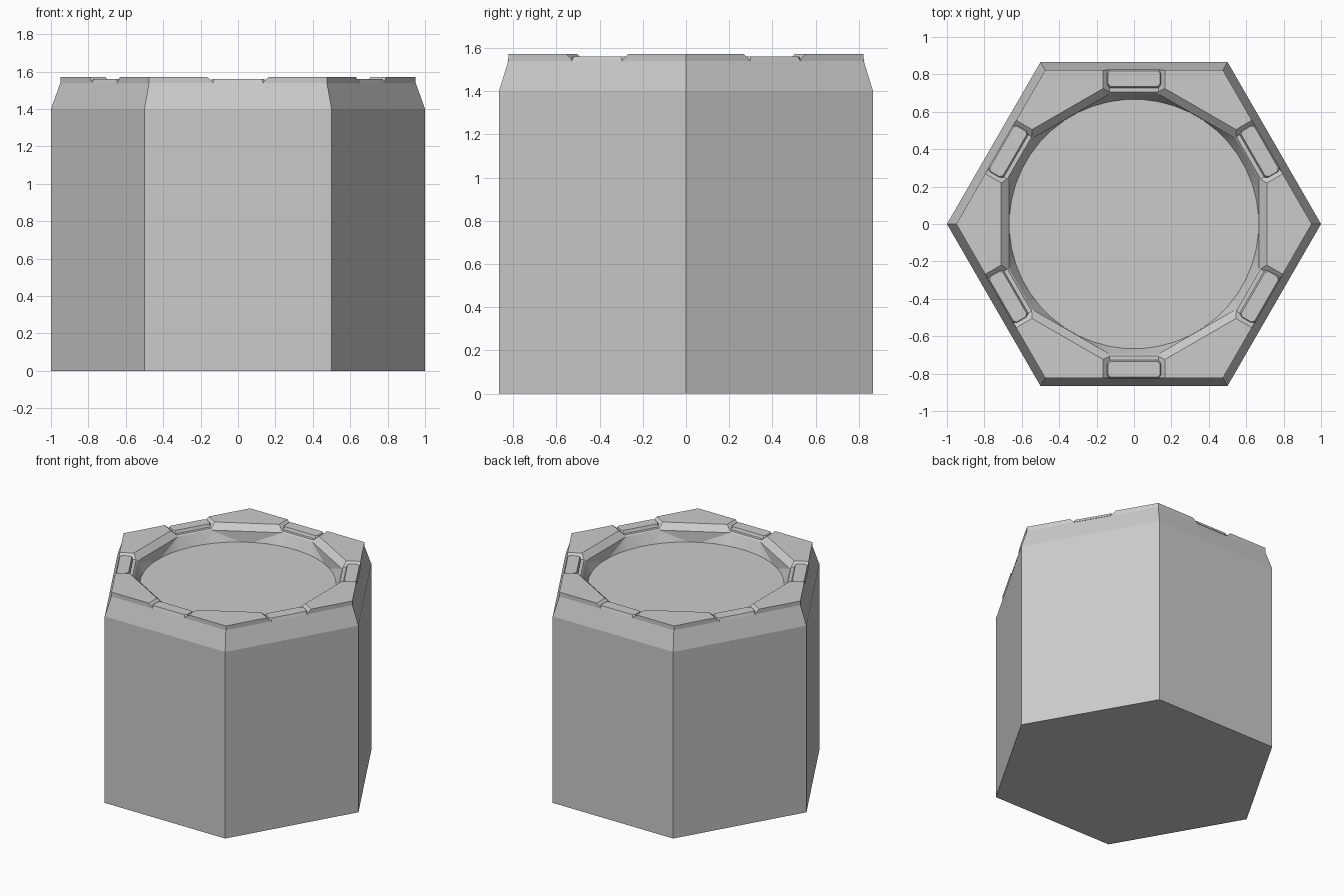
import bpy, bmesh
from math import cos, sin, pi, radians
from mathutils import Vector

if "Cube" in bpy.data.objects:
    bpy.data.objects.remove(bpy.data.objects["Cube"], do_unlink=True)

stone = bpy.data.materials.new("light_grey")
stone.use_nodes = True
grey = (0.6, 0.6, 0.6, 1)
stone.diffuse_color = grey
stone.node_tree.nodes["Principled BSDF"].inputs["Base Color"].default_value = grey

C30, S30 = cos(pi / 6), 0.5
APOTHEM = 0.95 * C30            # rim edge distance from the centre
LEDGE, TOP, FLOOR = 1.54, 1.572, 1.45


def finish(bm, name):
    bmesh.ops.recalc_face_normals(bm, faces=bm.faces)
    mesh = bpy.data.meshes.new(name)
    bm.to_mesh(mesh)
    bm.free()
    mesh.materials.append(stone)
    obj = bpy.data.objects.new(name, mesh)
    bpy.context.collection.objects.link(obj)
    return obj


def polar(r, deg, z):
    return Vector((r * cos(radians(deg)), r * sin(radians(deg)), z))


def on_side(deg, out, along, z):
    """Point at a distance out from the centre and along a hexagon side."""
    a = radians(deg)
    return Vector((out * cos(a) - along * sin(a), out * sin(a) + along * cos(a), z))


def lip_out(d, w):
    """Where the inner edge at distance d meets a notch of half width w."""
    return (d - S30 * w) / C30


def loft(bm, low, high, caps=True):
    a = [bm.verts.new(p) for p in low]
    b = [bm.verts.new(p) for p in high]
    for i in range(len(a)):
        j = (i + 1) % len(a)
        bm.faces.new((a[i], a[j], b[j], b[i]))
    if caps:
        bm.faces.new(a)
        bm.faces.new(b)


# Body: hexagonal column, tapered shoulder and a round shallow basin
bm = bmesh.new()


def hexagon(r, z):
    return [bm.verts.new(polar(r, 60 * i, z)) for i in range(6)]


def lip(d, w, z):
    return [bm.verts.new(on_side(30 + 60 * i, lip_out(d, w), s * w, z))
            for i in range(6) for s in (-1, 1)]


def bridge(a, b):
    for i in range(len(a)):
        j = (i + 1) % len(a)
        bm.faces.new((a[i], a[j], b[j], b[i]))


base, shoulder, rim = hexagon(1, 0), hexagon(1, 1.4), hexagon(0.95, LEDGE)
bm.faces.new(base)
bridge(base, shoulder)
bridge(shoulder, rim)
edge, throat = lip(0.677, 0.13, LEDGE), lip(0.667, 0.125, 1.53)
bridge(edge, throat)
for i in range(6):
    bm.faces.new((rim[i], rim[(i + 1) % 6], edge[2 * i + 1], edge[2 * i]))
    bm.faces.new((rim[i], edge[2 * i], edge[2 * i - 1]))

# Basin wall fans from the twelve sided throat to the floor circle
circle = [bm.verts.new(polar(0.667, 7.5 * (k + 0.5), FLOOR)) for k in range(48)]
bm.faces.new(circle)
for i in range(12):
    start = 8 * (i // 2) + (2 if i % 2 == 0 else 5)
    count = 3 if i % 2 == 0 else 5
    a, b = throat[i], throat[(i + 1) % 12]
    for k in range(count):
        p, q = circle[(start + k) % 48], circle[(start + k + 1) % 48]
        if k == count // 2:
            bm.faces.new((a, b, q, p))
        else:
            bm.faces.new((a if k < count // 2 else b, q, p))
body = finish(bm, "column_body")
bpy.context.view_layer.objects.active = body
body.select_set(True)
bpy.ops.object.shade_smooth_by_angle(angle=radians(12))
body.select_set(False)


# Six raised corner blocks with sloped inner faces and sloped notch ends
def block(deg, d, w, z):
    s = lip_out(d, w)
    return [polar(0.95, deg, z),
            on_side(deg + 30, APOTHEM, -w, z), on_side(deg + 30, s, -w, z),
            on_side(deg - 30, s, w, z), on_side(deg - 30, APOTHEM, w, z)]


# Pad outline: rectangle with clipped corners
def pad(deg, inset, z):
    w, near, far, c = 0.148 - inset, 0.728 + inset, APOTHEM + 0.003 - inset, 0.014
    outline = [(near, c - w), (near, w - c), (near + c, w), (far - c, w),
               (far, w - c), (far, c - w), (far - c, -w), (near + c, -w)]
    return [on_side(deg, o, t, z) for o, t in outline]


for i in range(6):
    bm = bmesh.new()
    loft(bm, block(60 * i, 0.677, 0.13, LEDGE), block(60 * i, 0.71, 0.165, TOP))
    finish(bm, f"corner_block_{i + 1}")

    # Low pad sitting in the notch between two blocks
    bm = bmesh.new()
    loft(bm, pad(60 * i + 30, 0, LEDGE), pad(60 * i + 30, 0.008, 1.561))
    finish(bm, f"notch_pad_{i + 1}")
